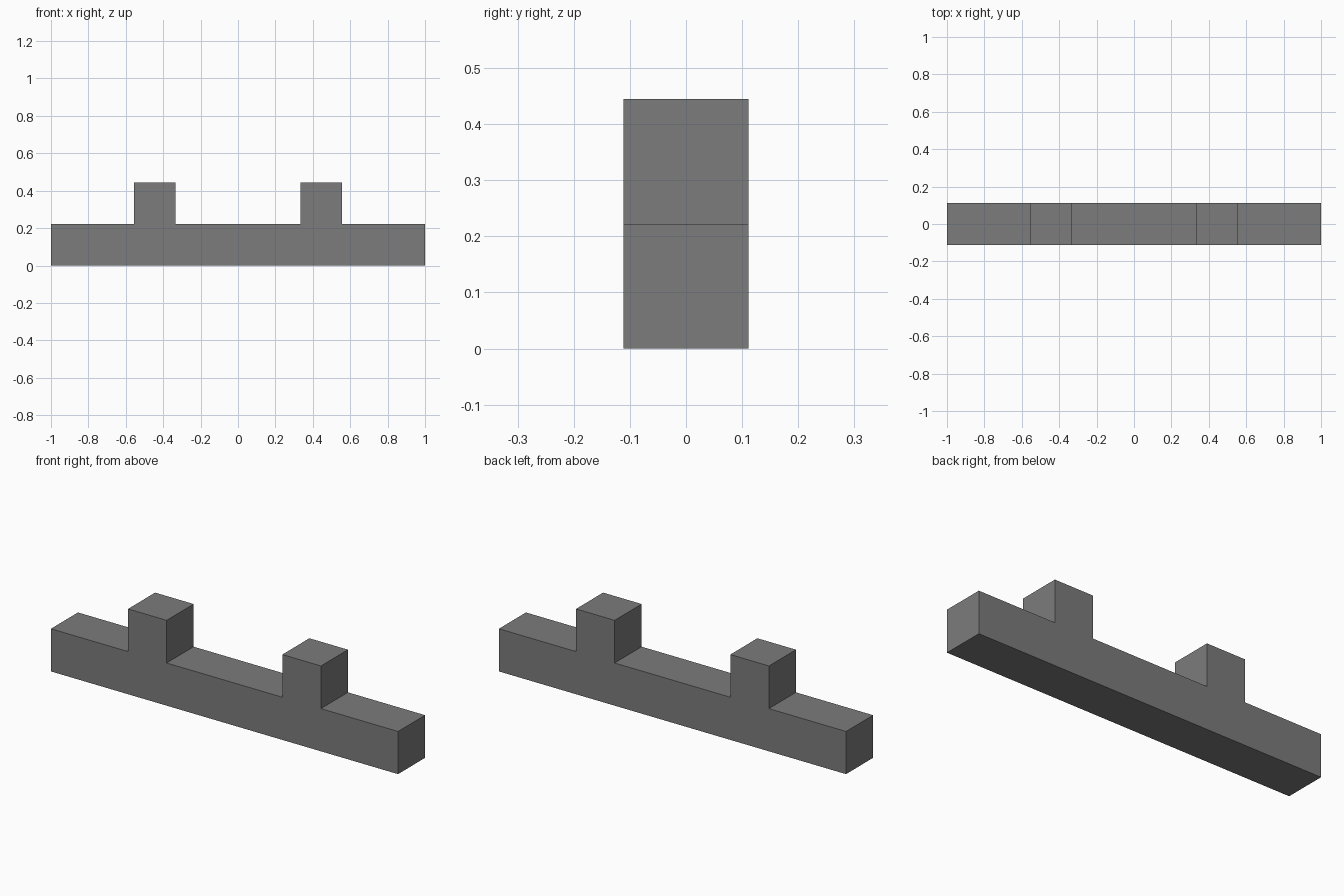
import bpy
import bmesh

cube = bpy.data.objects.get("Cube")
if cube:
    bpy.data.objects.remove(cube, do_unlink=True)

U = 2 / 9  # one module: bar height, bar depth and block size

grey = bpy.data.materials.new("mid grey")
grey.use_nodes = True
colour = (0.2, 0.2, 0.2, 1)
grey.diffuse_color = colour
grey.node_tree.nodes["Principled BSDF"].inputs["Base Color"].default_value = colour

# Stepped outline of the bar with its two raised blocks, mirrored about x = 0
half = [(4.5, 0), (4.5, 1), (2.5, 1), (2.5, 2), (1.5, 2), (1.5, 1)]
outline = half + [(-x, z) for x, z in reversed(half)]

# Extrude the outline through the depth of the bar
bm = bmesh.new()
front = bm.faces.new([bm.verts.new((x * U, -U / 2, z * U)) for x, z in outline])
extruded = bmesh.ops.extrude_face_region(bm, geom=[front], use_keep_orig=True)
back_verts = [g for g in extruded["geom"] if isinstance(g, bmesh.types.BMVert)]
bmesh.ops.translate(bm, verts=back_verts, vec=(0, U, 0))
bmesh.ops.recalc_face_normals(bm, faces=bm.faces)

mesh = bpy.data.meshes.new("notched_bar")
bm.to_mesh(mesh)
bm.free()
mesh.materials.append(grey)
bar = bpy.data.objects.new("notched_bar", mesh)
bpy.context.collection.objects.link(bar)
